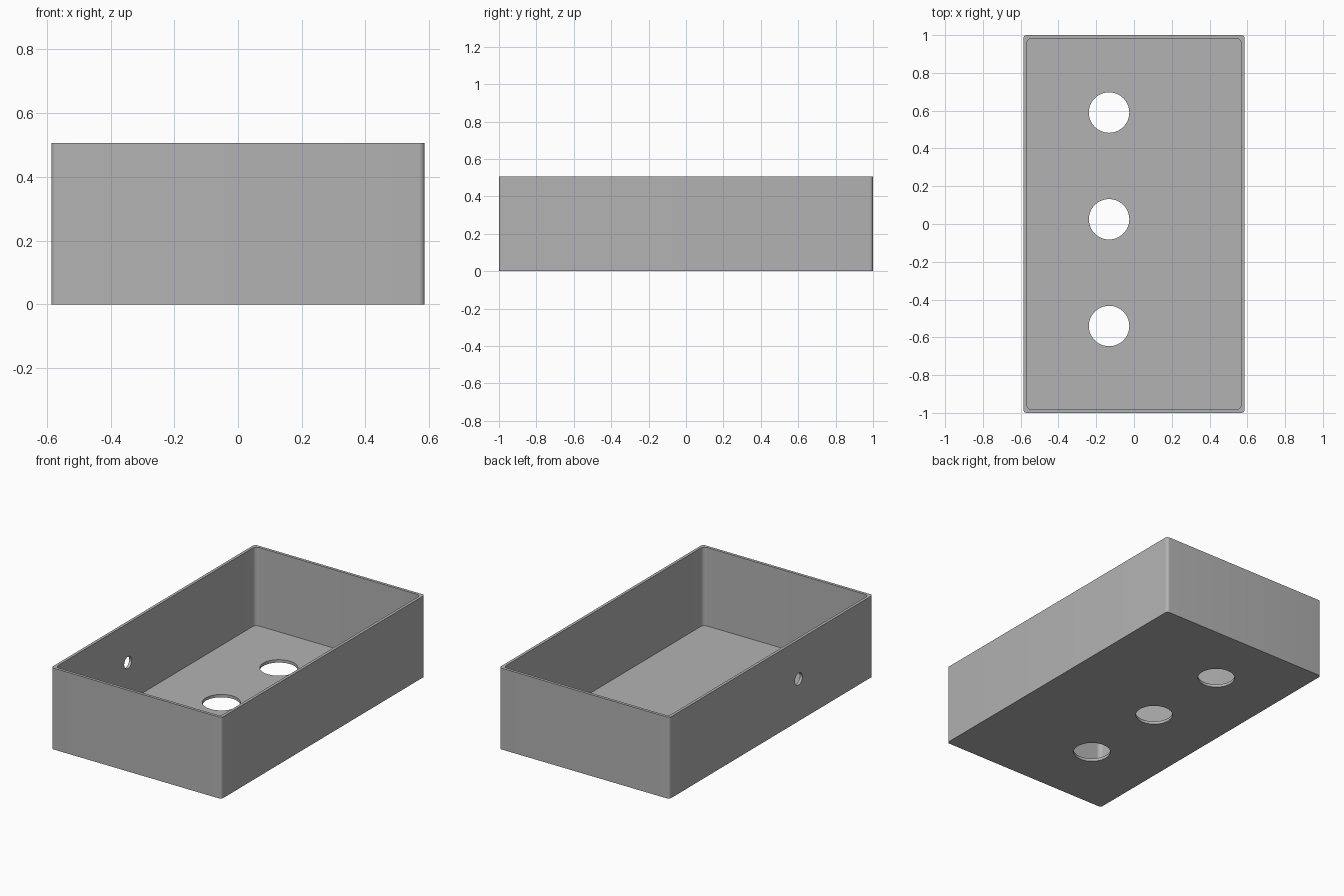
import bpy, bmesh, math

cube = bpy.data.objects.get("Cube")
if cube:
    bpy.data.objects.remove(cube, do_unlink=True)

HALF_X, HALF_Y, HEIGHT = 0.586, 1.0, 0.506
WALL = 0.018

grey = bpy.data.materials.new("plain grey")
grey.use_nodes = True
colour = (0.45, 0.45, 0.45, 1)
grey.diffuse_color = colour
grey.node_tree.nodes["Principled BSDF"].inputs["Base Color"].default_value = colour


def add_object(name, bm):
    bmesh.ops.recalc_face_normals(bm, faces=bm.faces)
    mesh = bpy.data.meshes.new(name)
    bm.to_mesh(mesh)
    bm.free()
    mesh.materials.append(grey)
    obj = bpy.data.objects.new(name, mesh)
    bpy.context.collection.objects.link(obj)
    return obj


def rounded_block(name, hx, hy, z0, z1, radius, steps=8):
    """Upright block with rounded vertical edges."""
    bm = bmesh.new()
    ring = []
    for i, (sx, sy) in enumerate([(1, 1), (-1, 1), (-1, -1), (1, -1)]):
        for k in range(steps + 1):
            a = math.pi / 2 * (i + k / steps)
            ring.append(bm.verts.new((sx * (hx - radius) + radius * math.cos(a),
                                      sy * (hy - radius) + radius * math.sin(a), z0)))
    base = bm.faces.new(ring)
    top = bmesh.ops.extrude_face_region(bm, geom=[base])["geom"]
    for v in top:
        if isinstance(v, bmesh.types.BMVert):
            v.co.z = z1
    return add_object(name, bm)


def cylinder(name, radius, depth, location, rotation=(0, 0, 0)):
    bm = bmesh.new()
    bmesh.ops.create_cone(bm, cap_ends=True, segments=64, radius1=radius,
                          radius2=radius, depth=depth)
    obj = add_object(name, bm)
    obj.location = location
    obj.rotation_euler = rotation
    return obj


# Outer body of the open tray
tray = rounded_block("tray", HALF_X, HALF_Y, 0, HEIGHT, 0.018)

# Cavity, three floor holes and one cable hole in the right wall
cutters = [rounded_block("cavity_cutter", HALF_X - WALL, HALF_Y - WALL,
                         WALL, HEIGHT + 0.1, 0.027)]
for i in range(3):
    cutters.append(cylinder("floor_hole_cutter", 0.107, 0.2,
                            (-0.132, -0.54 + 0.565 * i, 0)))
cutters.append(cylinder("wall_hole_cutter", 0.037, 0.2, (-HALF_X, -0.27, 0.262),
                        (0, math.pi / 2, 0)))

bpy.context.view_layer.objects.active = tray
for cutter in cutters:
    cutter.hide_render = True
    cut = tray.modifiers.new("cut", "BOOLEAN")
    cut.operation = "DIFFERENCE"
    cut.solver = "EXACT"
    cut.object = cutter
    bpy.ops.object.modifier_apply(modifier=cut.name)
for cutter in cutters:
    bpy.data.objects.remove(cutter, do_unlink=True)

# Smooth the rounded corners, keep the rims sharp
bpy.ops.object.select_all(action="DESELECT")
tray.select_set(True)
bpy.ops.object.shade_smooth_by_angle(angle=math.radians(30))
